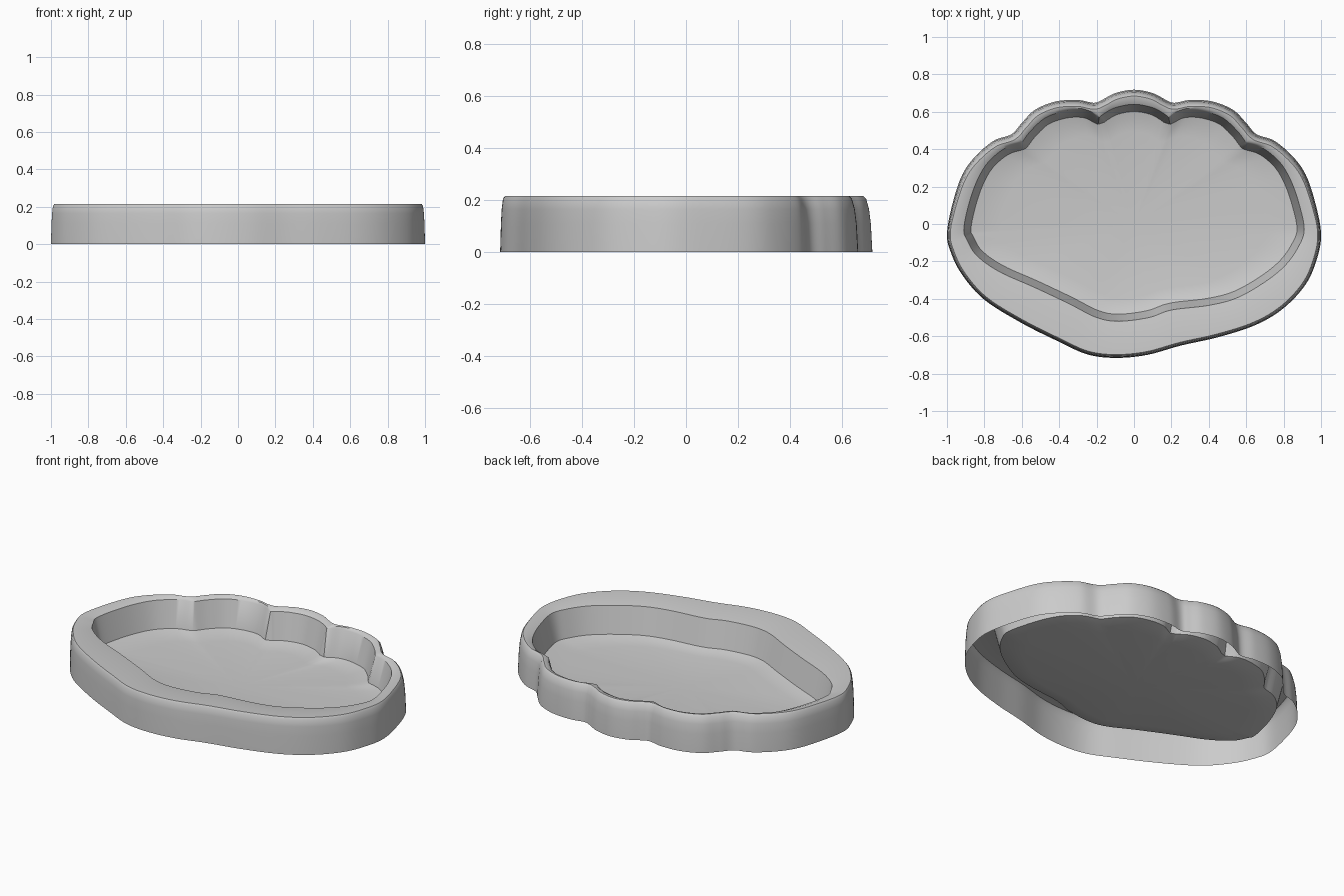
import bpy, bmesh, math
from mathutils import Vector

if "Cube" in bpy.data.objects:
    bpy.data.objects.remove(bpy.data.objects["Cube"])

# Half outlines of the scalloped back (centre lobe to widest point), mirrored in x
OUT_BACK = [(0, .718), (.1, .70), (.17, .664), (.215, .648), (.30, .663), (.42, .655), (.53, .61),
            (.60, .54), (.655, .48), (.75, .445), (.85, .36), (.92, .26), (.97, .11)]
IN_BACK = [(0, .64), (.1, .622), (.16, .59), (.185, .57), (.26, .605), (.36, .605), (.47, .57),
           (.55, .50), (.60, .435), (.69, .405), (.78, .33), (.84, .23), (.885, .10)]
# Asymmetric front, from the right side round to the left side
OUT_FRONT = [(1, -.05), (.98, -.18), (.92, -.32), (.80, -.45), (.65, -.54), (.45, -.605), (.25, -.65),
             (.07, -.70), (-.1, -.716), (-.25, -.697), (-.40, -.63), (-.60, -.53), (-.80, -.405),
             (-.92, -.27), (-.98, -.15), (-1, -.05)]
IN_FRONT = [(.91, -.03), (.88, -.12), (.81, -.22), (.70, -.31), (.55, -.395), (.40, -.435), (.20, -.46),
            (.08, -.50), (-.08, -.52), (-.2, -.50), (-.35, -.425), (-.53, -.34), (-.72, -.255),
            (-.84, -.17), (-.89, -.09), (-.91, -.03)]
STEPS = 6


def outline(back, front, sharp):
    """Closed smooth curve through the points, with corners at the sharp ones."""
    pts = [Vector(p) for p in back + front + [(-x, y) for x, y in back[:0:-1]]]
    n = len(pts)
    corners = {s % n for s in sharp} | {-s % n for s in sharp}
    ring = []
    for i in range(n):
        b, c = pts[i], pts[(i + 1) % n]
        a = b if i in corners else pts[i - 1]
        d = c if (i + 1) % n in corners else pts[(i + 2) % n]
        for k in range(STEPS):
            t = k / STEPS
            ring.append(0.5 * (2 * b + (c - a) * t + (2 * a - 5 * b + 4 * c - d) * t * t
                               + (3 * b - a - 3 * c + d) * t ** 3))
    return ring


def inset(ring, amount):
    """Move every point inwards; amount is a function of the point."""
    n, res = len(ring), []
    for i, p in enumerate(ring):
        t = (ring[(i + 1) % n] - ring[i - 1]).normalized()
        res.append(p + Vector((t.y, -t.x)) * amount(p))
    return res


def back_taper(front_amt, back_amt):
    return lambda p: front_amt + (back_amt - front_amt) * min(1, max(0, p.y / .5))


outer = outline(OUT_BACK, OUT_FRONT, [])
inner = outline(IN_BACK, IN_FRONT, [3, 8])
foot = inset(inner, lambda p: .038)
brow = inset(outer, back_taper(.018, .034))
middle = [a.lerp(b, .5) for a, b in zip(brow, inner)]

# Outer skirt, rounded rim dipping to the basin, basin wall and dished floor
rings = [(outer, 0),
         (inset(outer, back_taper(.003, .006)), .11),
         (inset(outer, back_taper(.006, .013)), .165),
         (inset(outer, back_taper(.011, .024)), .205),
         (brow, .215),
         (middle, .212),
         (inner, .200),
         (foot, .045),
         ([p * .93 for p in foot], .034),
         ([p * .82 for p in foot], .025)]

bm = bmesh.new()
loops = [[bm.verts.new((p.x, p.y, z)) for p in ring] for ring, z in rings]
for lo, hi in zip(loops, loops[1:]):
    for i in range(len(lo)):
        j = (i + 1) % len(lo)
        bm.faces.new((lo[j], lo[i], hi[i], hi[j]))
hub = bm.verts.new((0, 0, .022))
last = loops[-1]
for i in range(len(last)):
    bm.faces.new((last[(i + 1) % len(last)], last[i], hub))

mesh = bpy.data.meshes.new("shell_tray")
bm.to_mesh(mesh)
bm.free()
tray = bpy.data.objects.new("shell_tray", mesh)
bpy.context.collection.objects.link(tray)
bpy.context.view_layer.objects.active = tray
tray.select_set(True)
bpy.ops.object.shade_smooth_by_angle(angle=math.radians(35))
